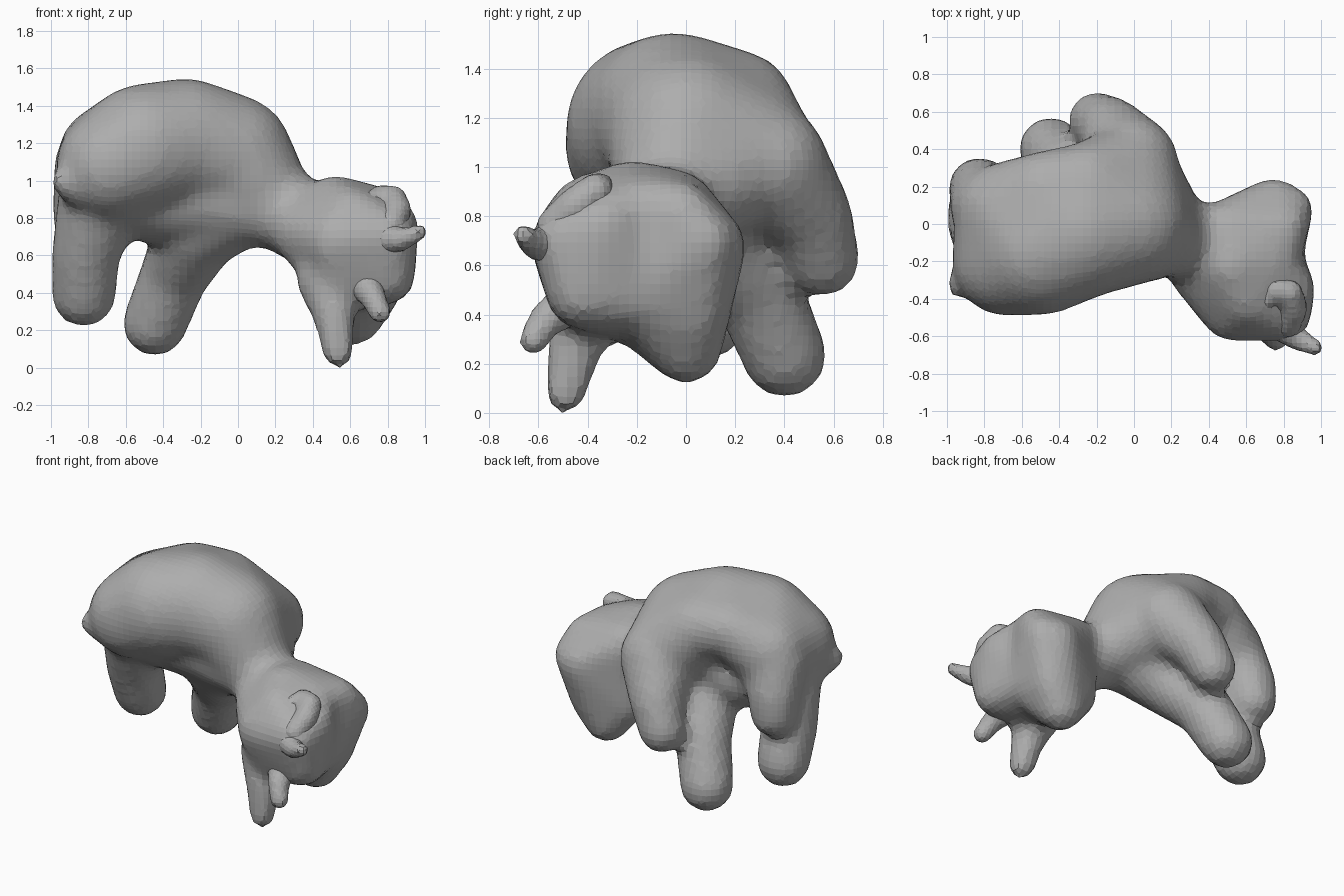
import bpy, bmesh
from mathutils import Matrix

cube = bpy.data.objects.get("Cube")
if cube:
    bpy.data.objects.remove(cube)

clay = bpy.data.materials.new("grey_clay")
clay.use_nodes = True
clay.diffuse_color = (0.42, 0.42, 0.42, 1)
clay.node_tree.nodes["Principled BSDF"].inputs["Base Color"].default_value = (0.42, 0.42, 0.42, 1)


def add_hull(bm, balls):
    """Add one convex skin stretched round a group of balls (x, y, z, radius)."""
    part = bmesh.new()
    for x, y, z, r in balls:
        bmesh.ops.create_icosphere(part, subdivisions=3, radius=r,
                                   matrix=Matrix.Translation((x, y, z)))
    res = bmesh.ops.convex_hull(part, input=part.verts[:])
    loose = set(res["geom_interior"]) | set(res["geom_unused"])
    bmesh.ops.delete(part, geom=[g for g in loose if isinstance(g, bmesh.types.BMVert)],
                     context='VERTS')
    mesh = bpy.data.meshes.new("temp")
    part.to_mesh(mesh)
    part.free()
    bm.from_mesh(mesh)
    bpy.data.meshes.remove(mesh)


def add_chain(bm, groups):
    """Stretch skin between each neighbouring pair of ball groups."""
    for a, b in zip(groups, groups[1:]):
        add_hull(bm, a + b)


def limb(bm, *balls):
    add_chain(bm, [[b] for b in balls])


def finish(name, bm, fine, coarse, rounds):
    """Fuse the skins into one faceted clay surface."""
    mesh = bpy.data.meshes.new(name)
    bm.to_mesh(mesh)
    bm.free()
    mesh.materials.append(clay)
    ob = bpy.data.objects.new(name, mesh)
    bpy.context.collection.objects.link(ob)
    for size, count in ((fine, rounds), (coarse, 2)):
        remesh = ob.modifiers.new("fuse", 'REMESH')
        remesh.mode = 'VOXEL'
        remesh.voxel_size = size
        soften = ob.modifiers.new("soften", 'SMOOTH')
        soften.factor = 0.5
        soften.iterations = count
    return ob


body = bmesh.new()

# Back: rump, loin, ridge, shoulders, neck
add_chain(body, [
    [(-.68, -.2, 1.08, .295), (-.7, .07, 1.14, .26)],
    [(-.5, -.14, 1.17, .35), (-.49, .21, 1.29, .18)],
    [(-.28, -.05, 1.2, .35), (-.25, .22, 1.25, .22)],
    [(-.04, .0, 1.13, .335), (-.03, .27, 1.04, .27)],
    [(.18, -.05, .88, .23)],
    [(.4, -.13, .75, .22)],
])

# Belly, set back under the overhanging flank
limb(body, (-.66, -.12, 1.0, .26), (-.45, .01, .92, .26), (-.2, .0, .93, .27), (.1, -.04, .88, .24))

# Legs: upper front, lower front, upper hind, lower hind
limb(body, (-.01, .33, 1.01, .25), (-.12, .5, .8, .18), (-.2, .555, .625, .155))
limb(body, (-.03, .0, .88, .26), (-.21, .09, .75, .235), (-.34, .29, .5, .185), (-.445, .4, .235, .175))
limb(body, (-.76, .09, 1.08, .225), (-.82, .18, .9, .175), (-.835, .2, .77, .155))
limb(body, (-.73, -.1, .95, .23), (-.815, .0, .6, .185), (-.825, .08, .39, .175))

# Tail stub
limb(body, (-.86, -.28, .98, .12), (-.965, -.345, 1.0, .05))

# Head: two halves sharing a core, leaving a shallow groove between them
core = [(.52, -.22, .86, .17), (.74, -.2, .83, .14), (.75, -.18, .48, .15), (.58, -.2, .43, .15)]
muzzle = [(.62, .0, .265, .15), (.72, .03, .4, .14), (.75, .12, .68, .13), (.84, .08, .7, .12),
          (.81, -.02, .82, .12), (.48, -.04, .83, .16), (.48, -.02, .42, .14)]
brow = [(.53, -.45, .68, .18), (.8, -.48, .7, .15), (.8, -.42, .49, .15), (.55, -.42, .47, .14),
        (.84, -.34, .76, .13), (.6, -.4, .82, .15), (.36, -.24, .73, .18)]
add_hull(body, core + muzzle)
add_hull(body, core + brow)

# Pointed jaw
limb(body, (.47, -.37, .47, .16), (.515, -.45, .28, .115), (.535, -.49, .075, .085))
finish("body", body, .025, .042, 7)

# Curled ear
ear = bmesh.new()
limb(ear, (.7, -.43, .89, .045), (.76, -.35, .92, .06), (.83, -.37, .9, .075),
     (.85, -.45, .84, .08), (.82, -.53, .76, .08))
finish("ear", ear, .012, .026, 3)

# Horns
horn = bmesh.new()
limb(horn, (.77, -.53, .69, .09), (.87, -.61, .685, .065), (.975, -.665, .725, .042))
finish("upper_horn", horn, .012, .026, 3)
horn = bmesh.new()
limb(horn, (.67, -.45, .46, .1), (.72, -.57, .38, .07), (.76, -.62, .295, .06))
finish("lower_horn", horn, .012, .026, 3)
